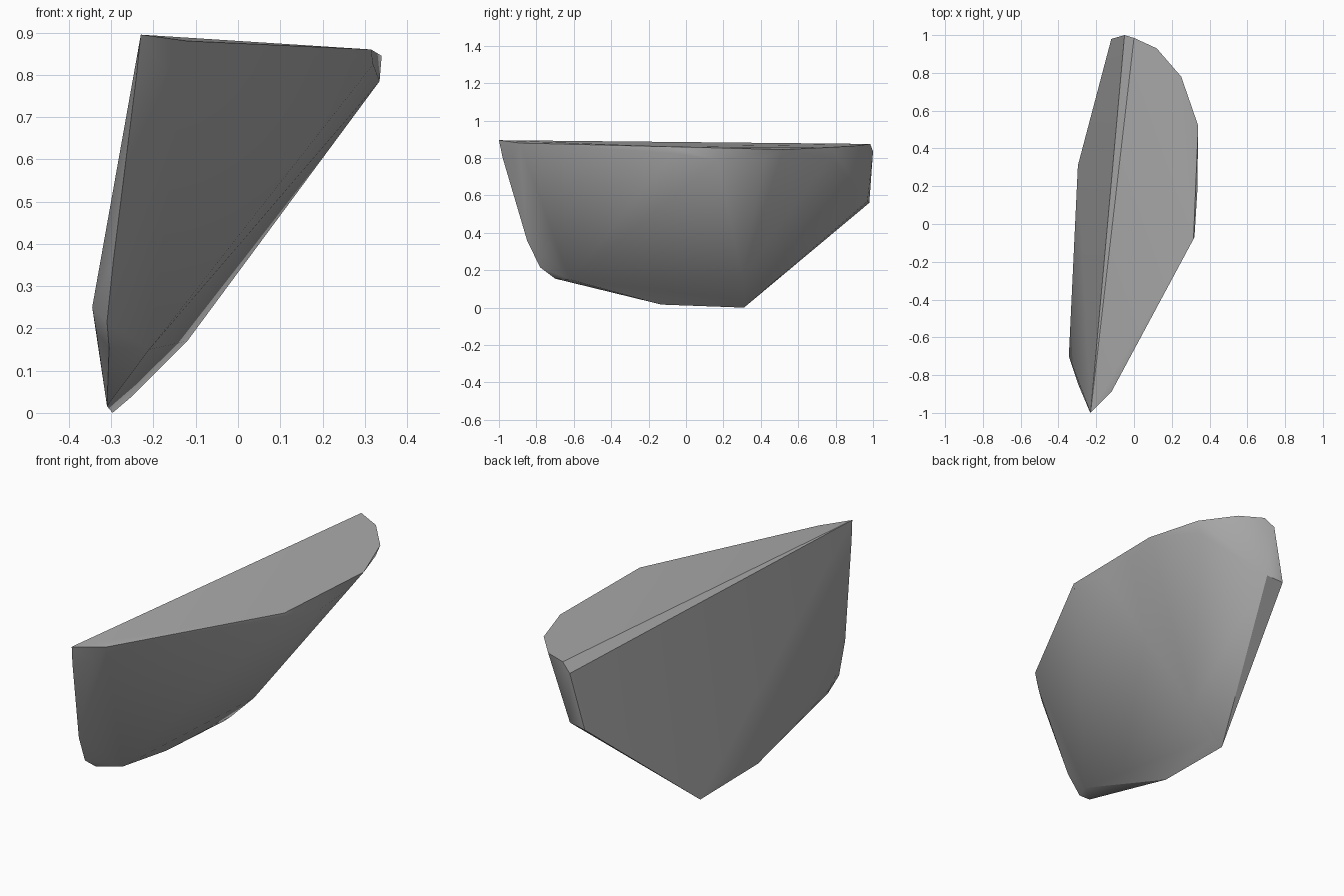
import bpy
import bmesh
import math

# Remove the default cube only
default_cube = bpy.data.objects.get("Cube")
if default_cube:
    bpy.data.objects.remove(default_cube, do_unlink=True)


def make_material(name, colour):
    """Create a flat matte material."""
    material = bpy.data.materials.new(name)
    material.use_nodes = True
    material.diffuse_color = colour
    shader = material.node_tree.nodes["Principled BSDF"]
    shader.inputs["Base Color"].default_value = colour
    shader.inputs["Roughness"].default_value = 0.9
    return material


def make_hull(name, outlines, material, sharp_degrees):
    """Wrap a few corner outlines in a convex skin and shade it."""
    mesh = bpy.data.meshes.new(name)
    bm = bmesh.new()
    for outline in outlines:
        for corner in outline:
            bm.verts.new(corner)
    hull = bmesh.ops.convex_hull(bm, input=bm.verts[:])
    loose = [v for v in bm.verts if not v.link_faces]
    bmesh.ops.delete(bm, geom=loose, context="VERTS")
    # Merge nearly flat neighbours into broad facets
    bmesh.ops.dissolve_limit(bm, angle_limit=math.radians(2),
                             verts=bm.verts[:], edges=bm.edges[:])
    bmesh.ops.recalc_face_normals(bm, faces=bm.faces[:])
    bm.to_mesh(mesh)
    bm.free()
    mesh.materials.append(material)
    rock = bpy.data.objects.new(name, mesh)
    bpy.context.scene.collection.objects.link(rock)
    bpy.ops.object.select_all(action="DESELECT")
    rock.select_set(True)
    bpy.context.view_layer.objects.active = rock
    bpy.ops.object.shade_smooth_by_angle(angle=math.radians(sharp_degrees))
    return rock


# Flat top, from the pointed front tip round to the back
top_rim = [(-.23, -1, .895), (-.12, -.89, .88), (.315, -.08, .86),
           (.34, .52, .845), (.25, .78, .857), (.12, .93, .867), (0, .985, .875)]

# Bevel just under the curved side of the top
side_bevel = [(.32, -.07, .825), (.335, .17, .785), (.332, .42, .8), (.23, .77, .8)]

# Front nose, falling from the tip to the lower left corner
front_nose = [(-.24, -.98, .8), (-.17, -.92, .81), (-.295, -.85, .36),
              (-.345, -.7, .25), (-.31, -.78, .215)]

# Narrow back end
back_end = [(-.05, 1, .835), (-.12, .98, .56), (-.03, .97, .57)]

# Underside and its swelling towards the sloping side
underside = [(-.335, -.66, .19), (-.305, -.7, .155), (-.21, -.62, .15),
             (-.31, -.13, .016), (-.297, .31, 0), (-.25, .3, .04), (-.12, .3, .17)]

stone = make_material("grey stone", (.4, .4, .4, 1))
make_hull("rock_shard", [top_rim, side_bevel, front_nose, back_end, underside], stone, 30)
